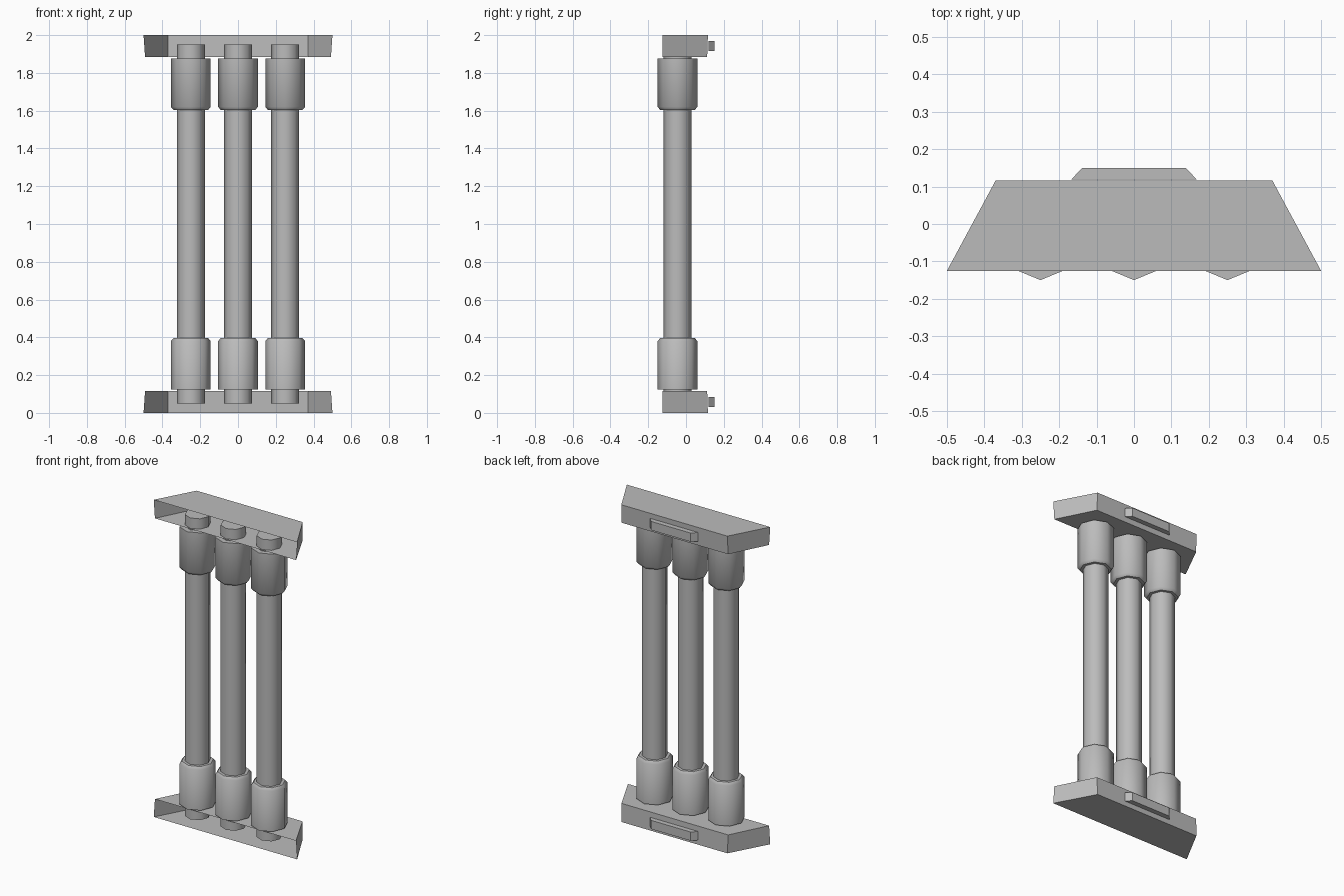
import bpy
import bmesh
from math import cos, sin, tau, radians

if "Cube" in bpy.data.objects:
    bpy.data.objects.remove(bpy.data.objects["Cube"])

GREY = (0.5, 0.5, 0.5, 1)
grey = bpy.data.materials.new("plain grey")
grey.use_nodes = True
grey.diffuse_color = GREY
grey.node_tree.nodes["Principled BSDF"].inputs["Base Color"].default_value = GREY

HEIGHT = 2.0
SIDES = 8
PIPE_Y = -0.045


def loft(name, rings, skip=(), smooth=False):
    """Join rings of points into a capped shell, leaving out the skipped side."""
    bm = bmesh.new()
    loops = [[bm.verts.new(p) for p in ring] for ring in rings]
    n = len(loops[0])
    for a, b in zip(loops, loops[1:]):
        for i in range(n):
            if i not in skip:
                j = (i + 1) % n
                bm.faces.new((a[i], a[j], b[j], b[i]))
    bm.faces.new(loops[0][::-1])
    bm.faces.new(loops[-1])
    bmesh.ops.recalc_face_normals(bm, faces=bm.faces)
    mesh = bpy.data.meshes.new(name)
    bm.to_mesh(mesh)
    bm.free()
    mesh.materials.append(grey)
    obj = bpy.data.objects.new(name, mesh)
    bpy.context.collection.objects.link(obj)
    if smooth:
        bpy.ops.object.select_all(action="DESELECT")
        obj.select_set(True)
        bpy.context.view_layer.objects.active = obj
        bpy.ops.object.shade_smooth_by_angle(angle=radians(50))
    return obj


def circle(x, radius, z):
    return [(x + radius * cos(tau * i / SIDES), PIPE_Y + radius * sin(tau * i / SIDES), z)
            for i in range(SIDES)]


def trapezoid(front, back, y0, y1, z):
    return [(-front, y0, z), (front, y0, z), (back, y1, z), (-back, y1, z)]


# Three upright pipes
for side, x in (("right", -0.25), ("middle", 0), ("left", 0.25)):
    loft(f"{side}_pipe", [circle(x, 0.074, 0.05), circle(x, 0.074, 1.95)], smooth=True)

for end in ("lower", "upper"):
    def z_at(z):
        return z if end == "lower" else HEIGHT - z

    # Hollow end bracket, open at the front
    loft(f"{end}_bracket", [trapezoid(0.5, 0.37, -0.125, 0.116, z_at(0)),
                            trapezoid(0.492, 0.372, -0.125, 0.112, z_at(0.115))], skip=(0,))

    # Mounting tab behind the bracket
    loft(f"{end}_tab", [trapezoid(0.168, 0.138, 0.119, 0.15, z_at(z)) for z in (0.03, 0.085)])

    # Collars with a bevelled inner rim
    for side, x in (("right", -0.25), ("middle", 0), ("left", 0.25)):
        profile = ((0.105, 0.125), (0.105, 0.38), (0.092, 0.396))
        loft(f"{end}_{side}_collar", [circle(x, r, z_at(z)) for r, z in profile], smooth=True)
